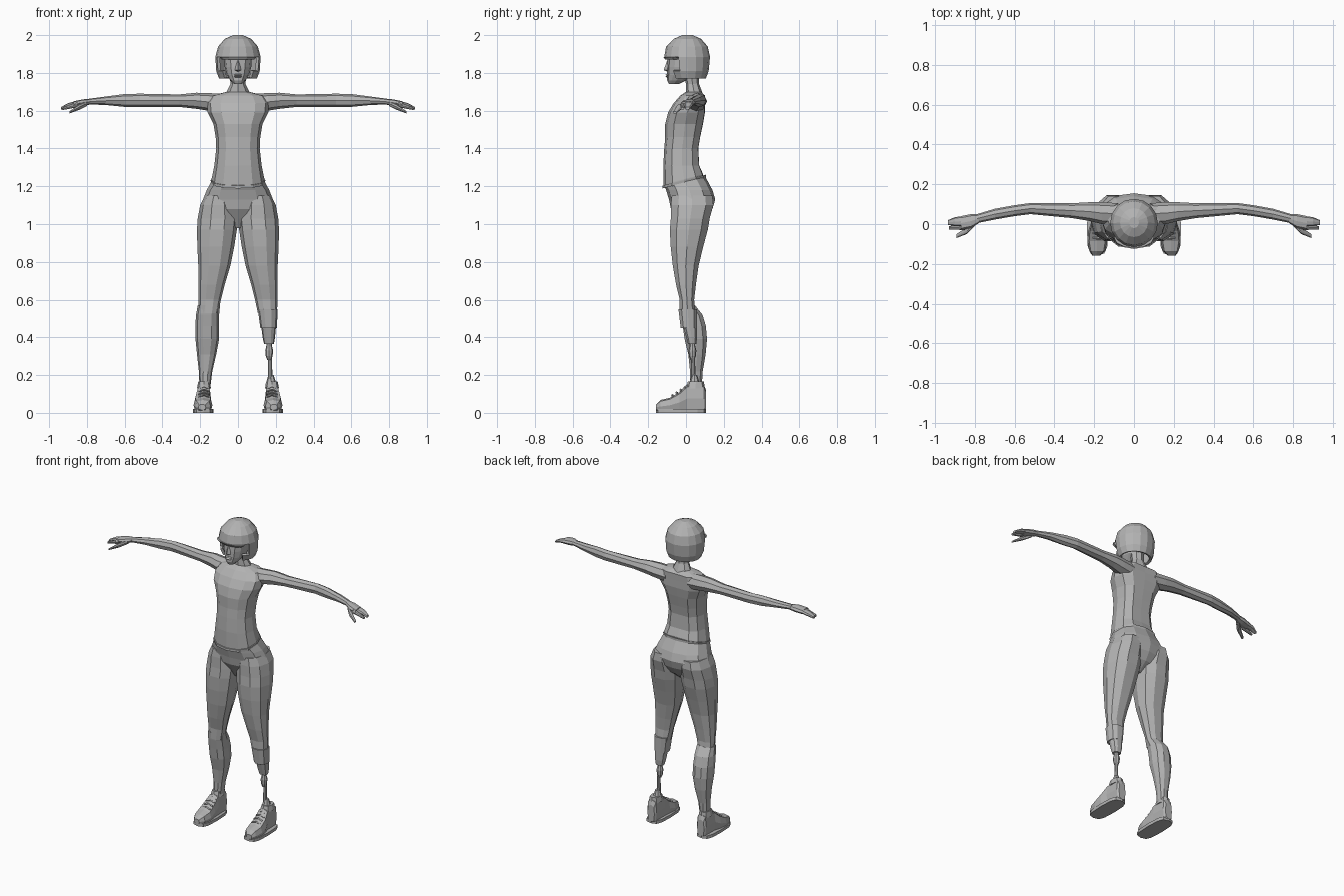
import bpy, bmesh
from math import sin, cos, tau, copysign

cube = bpy.data.objects.get("Cube")
if cube:
    bpy.data.objects.remove(cube)

grey = bpy.data.materials.new("plain grey")
grey.use_nodes = True
grey.diffuse_color = (.45, .45, .45, 1)
for node in grey.node_tree.nodes:
    if node.type == "BSDF_PRINCIPLED":
        node.inputs["Base Color"].default_value = grey.diffuse_color

# how ring coordinates (along, u, v) map to x, y, z
AXES = {
    "x": lambda along, u, v: (along, u, v),
    "y": lambda along, u, v: (u, along, v),
    "z": lambda along, u, v: (u, v, along),
}


def rounded(value, square):
    """Bend a sine or cosine towards a boxy outline."""
    return copysign(abs(value) ** square, value) if abs(value) > .001 else 0


def loft(name, axis, rings, sides=8, square=1, flip=1, shape=None, keep=None):
    """Skin rings given as (along, u min, u max, v min, v max)."""
    bm = bmesh.new()
    loops = []
    for along, u_min, u_max, v_min, v_max in rings:
        loop = []
        for i in range(sides):
            angle = tau * i / sides
            across = (1 + rounded(cos(angle), square)) / 2
            up = (1 + rounded(sin(angle), square)) / 2
            u = u_min + across * (u_max - u_min)
            v = v_min + up * (v_max - v_min)
            x, y, z = AXES[axis](along, u, v)
            loop.append(bm.verts.new((x * flip, y, z)))
        loops.append(loop)
    for lower, upper in zip(loops, loops[1:]):
        for i in range(sides):
            j = (i + 1) % sides
            bm.faces.new((lower[i], lower[j], upper[j], upper[i]))
    bm.faces.new(loops[0])
    bm.faces.new(loops[-1])
    if shape:
        for vert in bm.verts:
            shape(vert.co)
    if keep:
        drop = [face for face in bm.faces if not keep(face.calc_center_median())]
        bmesh.ops.delete(bm, geom=drop, context="FACES")
    bmesh.ops.recalc_face_normals(bm, faces=bm.faces)
    mesh = bpy.data.meshes.new(name)
    bm.to_mesh(mesh)
    bm.free()
    mesh.materials.append(grey)
    part = bpy.data.objects.new(name, mesh)
    bpy.context.collection.objects.link(part)
    return part


def centred(*rings):
    """Rings symmetric about the middle plane, as (z, half width, y min, y max)."""
    return [(z, -half, half, front, back) for z, half, front, back in rings]


def round_rings(u, v, *steps):
    """Circular rings around one straight centre line, as (along, radius)."""
    return [(along, u - r, u + r, v - r, v + r) for along, r in steps]


# --- torso: slanted hem and a shallow groove down the spine
def slant_waist(co):
    if co.z > 1.21 and co.z < 1.26:
        co.z += co.y / 4


def shape_shirt(co):
    slant_waist(co)
    if abs(co.x) < .01 and co.y > .05:
        co.y -= .01


loft("shirt", "z", centred(
    (1.22, .14, -.12, .1), (1.24, .14, -.12, .1), (1.31, .125, -.12, .08),
    (1.4, .115, -.115, .075), (1.46, .118, -.11, .085), (1.53, .13, -.11, .1),
    (1.59, .16, -.095, .11), (1.64, .165, -.065, .11), (1.68, .14, -.03, .11),
    (1.7, .06, 0, .08)), sides=12, square=.85, shape=shape_shirt)
loft("shirt_hem", "z", centred(
    (1.22, .142, -.125, .105), (1.235, .145, -.125, .105)),
    sides=12, square=.85, shape=slant_waist)

# --- hips
loft("hips", "z", centred(
    (.98, .02, -.02, .05), (1.03, .1, -.05, .11), (1.08, .18, -.08, .14),
    (1.13, .185, -.09, .155), (1.18, .165, -.105, .14),
    (1.23, .14, -.115, .1)), sides=12, square=.85, shape=slant_waist)

# --- neck and head
loft("neck", "z", centred(
    (1.66, .085, -.015, .1), (1.7, .06, 0, .085),
    (1.74, .04, 0, .07), (1.82, .045, -.02, .07)))
loft("head", "z", centred(
    (1.74, .02, -.09, -.04), (1.76, .04, -.1, 0), (1.79, .06, -.1, .05),
    (1.83, .07, -.1, .07), (1.9, .075, -.095, .08)), sides=12, square=.9)
loft("nose", "z", centred(
    (1.807, .01, -.1, -.08), (1.815, .016, -.118, -.08),
    (1.865, .008, -.1, -.08)), sides=4)
for word, z in (("upper", 1.79), ("lower", 1.78)):
    ends = [(z + step, .016, -.1, -.08) for step in (-.005, .005)]
    loft(word + "_lip", "z", centred(ends[0], (z, .022, -.11, -.08), ends[1]))

# --- helmet with a face opening and a rim over the brow
helmet = loft("helmet", "z", centred(
    (1.77, .1, -.08, .105), (1.81, .115, -.1, .12), (1.885, .12, -.115, .127),
    (1.94, .105, -.105, .115), (1.98, .07, -.065, .08), (2, .025, -.02, .035)),
    sides=16, keep=lambda c: c.z > 1.88 or c.z > 1.78 and c.y > -.045)
shell = helmet.modifiers.new("shell", "SOLIDIFY")
shell.thickness = .016
shell.offset = -1
loft("helmet_rim", "z", centred(
    (1.87, .085, -.11, -.03), (1.885, .1, -.12, -.02)), sides=12)

for word, side in (("left", 1), ("right", -1)):
    # arm and hand
    loft(word + "_arm", "x", [
        (.08, 0, .105, 1.59, 1.69), (.16, 0, .11, 1.6, 1.693),
        (.22, .015, .11, 1.61, 1.695), (.31, .03, .105, 1.62, 1.686),
        (.52, .05, .106, 1.62, 1.69), (.6, .04, .095, 1.62, 1.688),
        (.7, .023, .077, 1.63, 1.675), (.79, .005, .05, 1.633, 1.663)],
        flip=side)
    loft(word + "_palm", "x", [
        (.78, .005, .05, 1.633, 1.663), (.82, -.02, .05, 1.625, 1.66),
        (.87, -.03, .04, 1.62, 1.65)], square=.8, flip=side)
    loft(word + "_fingers", "x", [
        (.86, -.01, .04, 1.625, 1.65), (.9, -.01, .035, 1.617, 1.64),
        (.936, -.004, .02, 1.605, 1.62)], square=.8, flip=side)
    loft(word + "_index_finger", "x", [
        (.85, -.03, 0, 1.618, 1.648), (.93, -.027, -.01, 1.603, 1.617)],
        flip=side)
    loft(word + "_thumb", "x", [
        (.8, -.01, .02, 1.625, 1.65), (.84, -.05, -.015, 1.605, 1.635),
        (.893, -.07, -.05, 1.585, 1.596)], flip=side)

    # thigh
    loft(word + "_thigh", "z", [
        (1.15, .03, .175, -.08, .145), (1.1, .01, .2, -.085, .15),
        (1.03, 0, .213, -.085, .13), (.97, .006, .217, -.09, .12),
        (.88, .02, .215, -.085, .095), (.78, .04, .21, -.073, .07),
        (.68, .07, .21, -.055, .055), (.6, .09, .21, -.035, .045),
        (.53, .105, .206, -.035, .053)], sides=10, square=.9, flip=side)

    # shoe with sole, collar and laces
    loft(word + "_shoe", "y", [
        (-.158, .17, .21, .015, .045), (-.135, .145, .225, 0, .068),
        (-.085, .135, .235, 0, .08), (-.035, .14, .23, 0, .11),
        (.005, .143, .217, 0, .15), (.095, .146, .214, 0, .15),
        (.106, .155, .205, .01, .12)], square=.6, flip=side)
    loft(word + "_sole", "z", [
        (z, .13, .237, -.158, .106) for z in (0, .02)],
        sides=12, square=.6, flip=side)
    loft(word + "_shoe_collar", "z", [
        (.13, .143, .217, 0, .1), (.165, .15, .21, .01, .095)],
        square=.8, flip=side)
    for i in range(4):
        y, z = -.075 + i * .022, .09 + i * .014
        ends = [(x, y, y + .01, z - .012, z) for x in (.15, .21)]
        middle = (.18, y - .004, y + .01, z, z + .01)
        loft(f"{word}_lace_{i + 1}", "x", [ends[0], middle, ends[1]],
             sides=4, flip=side)

# --- right lower leg
loft("right_calf", "z", [
    (.57, .095, .213, -.035, .05), (.52, .1, .222, -.03, .09),
    (.46, .1, .226, -.02, .108), (.39, .1, .225, -.01, .114),
    (.31, .115, .217, .01, .106), (.22, .136, .207, .02, .09),
    (.14, .146, .204, .02, .085)], sides=10, square=.9, flip=-1)

# --- left prosthetic lower leg
loft("socket_cuff", "z", [
    (.55, .105, .21, -.042, .06), (.45, .118, .206, -.03, .06)],
    sides=10, square=.85)
loft("socket_cup", "z", [
    (.47, .122, .202, -.02, .06), (.4, .13, .196, 0, .06),
    (.365, .138, .19, .01, .056)], sides=10, square=.85)
loft("pylon_joint", "z", round_rings(
    .165, .034, (.38, .013), (.355, .015), (.33, .021), (.3, .018), (.28, .01)))
loft("pylon", "z", round_rings(.17, .038, (.3, .01), (.14, .013)))
loft("pylon_ankle", "z", round_rings(.175, .045, (.2, .014), (.15, .03)))
